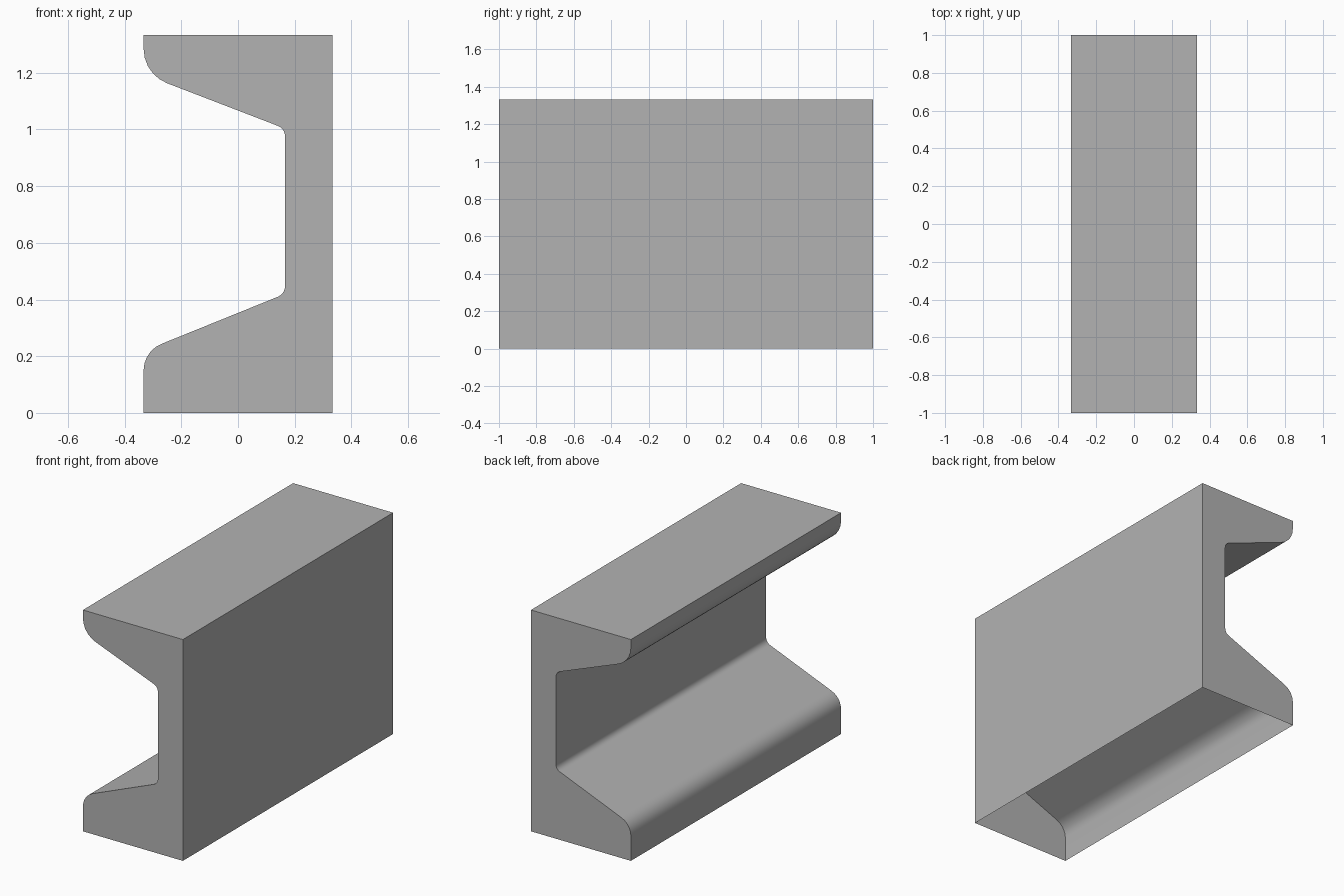
import bpy
import bmesh
import math
from mathutils import Vector

cube = bpy.data.objects.get("Cube")
if cube:
    bpy.data.objects.remove(cube, do_unlink=True)

HALF_LENGTH = 1.0
HALF_WIDTH = 0.333
HEIGHT = 1.333
WEB_X = 0.166

# One plain grey for the whole channel
grey = bpy.data.materials.new("plain_grey")
grey.use_nodes = True
grey.diffuse_color = (0.45, 0.45, 0.45, 1)
grey.node_tree.nodes["Principled BSDF"].inputs["Base Color"].default_value = (0.45, 0.45, 0.45, 1)


def fillet(before, corner, after, radius, steps=5):
    """Points of an arc that rounds the corner between two straight edges."""
    c = Vector(corner)
    a = (Vector(before) - c).normalized()
    b = (Vector(after) - c).normalized()
    half = a.angle(b) / 2
    centre = c + (a + b).normalized() * radius / math.sin(half)
    start = c + a * radius / math.tan(half) - centre
    end = c + b * radius / math.tan(half) - centre
    total = start.angle(end)
    return [centre + (start * math.sin((1 - i / steps) * total)
                      + end * math.sin(i / steps * total)) / math.sin(total)
            for i in range(steps + 1)]


# Cross-section corners with fillet radii (x, z, radius)
corners = [
    (HALF_WIDTH, 0, 0), (HALF_WIDTH, HEIGHT, 0), (-HALF_WIDTH, HEIGHT, 0),
    (-HALF_WIDTH, 1.195, 0.13), (WEB_X, 1.003, 0.04),
    (WEB_X, 0.42, 0.04), (-HALF_WIDTH, 0.218, 0.1), (-HALF_WIDTH, 0, 0),
]
outline = []
for i, (x, z, radius) in enumerate(corners):
    if radius:
        nxt = corners[(i + 1) % len(corners)]
        outline += fillet(corners[i - 1][:2], (x, z), nxt[:2], radius)
    else:
        outline.append(Vector((x, z)))

# Sweep the cross-section along y
bm = bmesh.new()
front = bm.faces.new([bm.verts.new((p.x, -HALF_LENGTH, p.y)) for p in outline])
swept = bmesh.ops.extrude_face_region(bm, geom=[front], use_keep_orig=True)
bmesh.ops.translate(bm, vec=(0, 2 * HALF_LENGTH, 0),
                    verts=[v for v in swept["geom"] if isinstance(v, bmesh.types.BMVert)])
bmesh.ops.recalc_face_normals(bm, faces=bm.faces)

# The underside is open
underside = [f for f in bm.faces if all(v.co.z < 0.001 for v in f.verts)]
bmesh.ops.delete(bm, geom=underside, context="FACES_ONLY")

mesh = bpy.data.meshes.new("channel_beam")
bm.to_mesh(mesh)
bm.free()
mesh.materials.append(grey)
beam = bpy.data.objects.new("channel_beam", mesh)
bpy.context.collection.objects.link(beam)

# Smooth fillets, sharp ends and edges
bpy.ops.object.select_all(action="DESELECT")
beam.select_set(True)
bpy.context.view_layer.objects.active = beam
bpy.ops.object.shade_smooth_by_angle(angle=math.radians(30))
